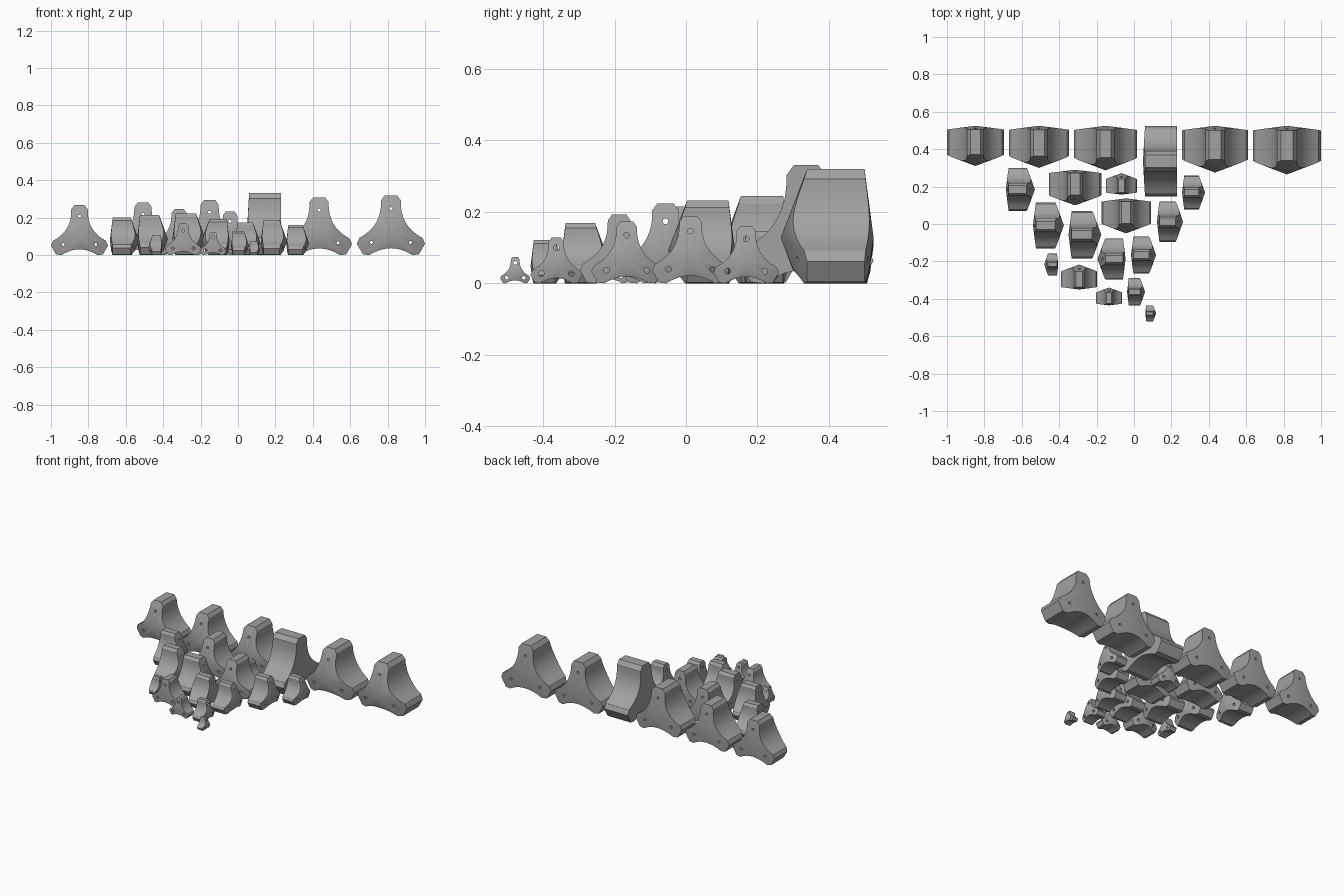
import bpy, bmesh, math
from mathutils import Matrix, Vector

if "Cube" in bpy.data.objects:
    bpy.data.objects.remove(bpy.data.objects["Cube"])

gray = bpy.data.materials.new("stone_gray")
gray.diffuse_color = (0.36, 0.36, 0.36, 1)
gray.use_nodes = True
gray.node_tree.nodes["Principled BSDF"].inputs["Base Color"].default_value = gray.diffuse_color

# Three-lobed outline for unit width: flat lobe ends, chamfers, round valleys
R, FLAT, R2, SHOULDER, VALLEY = 0.525, 0.09, 0.45, 0.145, 0.25
CENTRE = 0.35


def outline():
    pts = []
    for k in range(3):
        lobe = math.radians(90 + 120 * k)
        for r, t in ((R2, -SHOULDER), (R, -FLAT), (R, FLAT), (R2, SHOULDER)):
            pts.append((r * math.cos(lobe) - t * math.sin(lobe),
                        r * math.sin(lobe) + t * math.cos(lobe)))
        mid = lobe + math.radians(60)
        n = 8
        for i in range(1, n):
            u = -1 + 2 * i / n
            r, t = VALLEY + 0.101 * u * u, 0.317 * u
            pts.append((r * math.cos(mid) - t * math.sin(mid),
                        r * math.sin(mid) + t * math.cos(mid)))
    return pts


def finish(bm, name):
    bmesh.ops.recalc_face_normals(bm, faces=bm.faces)
    me = bpy.data.meshes.new(name)
    bm.to_mesh(me)
    bm.free()
    ob = bpy.data.objects.new(name, me)
    bpy.context.collection.objects.link(ob)
    me.materials.append(gray)
    return ob


def block(name, x0, x1, y0, y1, facing, flat_front=False):
    """Lobed block filling a footprint, its pointed face turned to `facing`."""
    along_x = facing in ("+x", "-x")
    w, d = (y1 - y0, x1 - x0) if along_x else (x1 - x0, y1 - y0)
    tip, back = (0, 0.03) if flat_front else (0.2, 0.068)
    depth = 0.48 if flat_front else 0.71
    ky = d / depth
    # local frame: pointed face at y = 0, back at y = depth
    turn = {"-y": 0, "+x": 90, "+y": 180, "-x": 270}[facing]
    place = (Matrix.Translation(((x0 + x1) / 2, (y0 + y1) / 2, CENTRE * w))
             @ Matrix.Rotation(math.radians(turn), 4, 'Z')
             @ Matrix.Translation((0, -d / 2, 0))
             @ Matrix.Diagonal((w, ky, w, 1)))
    bm = bmesh.new()
    front, rear = [], []
    for x, z in outline():
        f = math.hypot(x, z) / 0.53
        front.append(bm.verts.new((x, tip * f, z)))
        rear.append(bm.verts.new((x, depth - back * f, z)))
    apex, hub = bm.verts.new((0, 0, 0)), bm.verts.new((0, depth, 0))
    n = len(front)
    for i in range(n):
        j = (i + 1) % n
        bm.faces.new((front[i], front[j], rear[j], rear[i]))
        bm.faces.new((apex, front[j], front[i]))
        bm.faces.new((hub, rear[i], rear[j]))
    bmesh.ops.transform(bm, matrix=place, verts=bm.verts)
    ob = finish(bm, name)

    # bolt holes through each lobe
    if not flat_front:
        cut = bmesh.new()
        rad = min(0.008, 0.06 * w)
        for k in range(3):
            a = math.radians(90 + 120 * k)
            c = place @ Vector((0.33 * math.cos(a), depth / 2, 0.33 * math.sin(a)))
            m = (Matrix.Translation(c) @ Matrix.Rotation(math.radians(turn), 4, 'Z')
                 @ Matrix.Rotation(math.radians(90), 4, 'X'))
            bmesh.ops.create_cone(cut, cap_ends=True, segments=12, radius1=rad,
                                  radius2=rad, depth=d * 1.5, matrix=m)
        cutter = finish(cut, name + "_hole_cutter")
        cutter.hide_render = True
        cutter.hide_viewport = True
        mod = ob.modifiers.new("bolt_holes", 'BOOLEAN')
        mod.object, mod.operation, mod.solver = cutter, 'DIFFERENCE', 'EXACT'
        dg = bpy.context.evaluated_depsgraph_get()
        baked = bpy.data.meshes.new_from_object(ob.evaluated_get(dg))
        ob.modifiers.clear()
        ob.data = baked
        bpy.data.objects.remove(cutter)
    bpy.ops.object.select_all(action='DESELECT')
    ob.select_set(True)
    bpy.context.view_layer.objects.active = ob
    bpy.ops.object.shade_smooth_by_angle(angle=math.radians(25))


# Back row of large blocks
LARGE = [(-1.0, -0.695, 0.31, 0.525, "-y"), (-0.668, -0.348, 0.30, 0.525, "-y"),
         (-0.32, 0.016, 0.287, 0.525, "-y"), (0.257, 0.61, 0.275, 0.525, "-y"),
         (0.635, 1.0, 0.265, 0.525, "-y")]
# Medium and small blocks in front
MEDIUM = [(-0.685, -0.53, 0.07, 0.30, "+x"), (-0.455, -0.175, 0.10, 0.29, "-y"),
          (-0.54, -0.375, -0.13, 0.115, "+x"), (-0.35, -0.175, -0.185, 0.07, "+x"),
          (-0.175, 0.09, -0.05, 0.137, "-y"), (0.123, 0.262, -0.095, 0.12, "+x"),
          (-0.195, -0.045, -0.297, -0.077, "-x"), (-0.016, 0.118, -0.265, -0.067, "+x")]
SMALL = [(-0.15, 0.016, 0.157, 0.272, "+y"), (0.257, 0.38, 0.077, 0.26, "+x"),
         (-0.48, -0.405, -0.275, -0.157, "-x"), (-0.39, -0.197, -0.35, -0.217, "+y"),
         (-0.203, -0.064, -0.435, -0.34, "+y"), (-0.037, 0.059, -0.436, -0.29, "+x"),
         (0.06, 0.118, -0.52, -0.436, "+x")]
for label, group in (("large", LARGE), ("medium", MEDIUM), ("small", SMALL)):
    for i, spec in enumerate(group):
        block(f"{label}_block_{i + 1}", *spec)

# Biggest block, turned sideways with a plain front
block("flat_block", 0.048, 0.23, 0.147, 0.525, "+x", flat_front=True)
